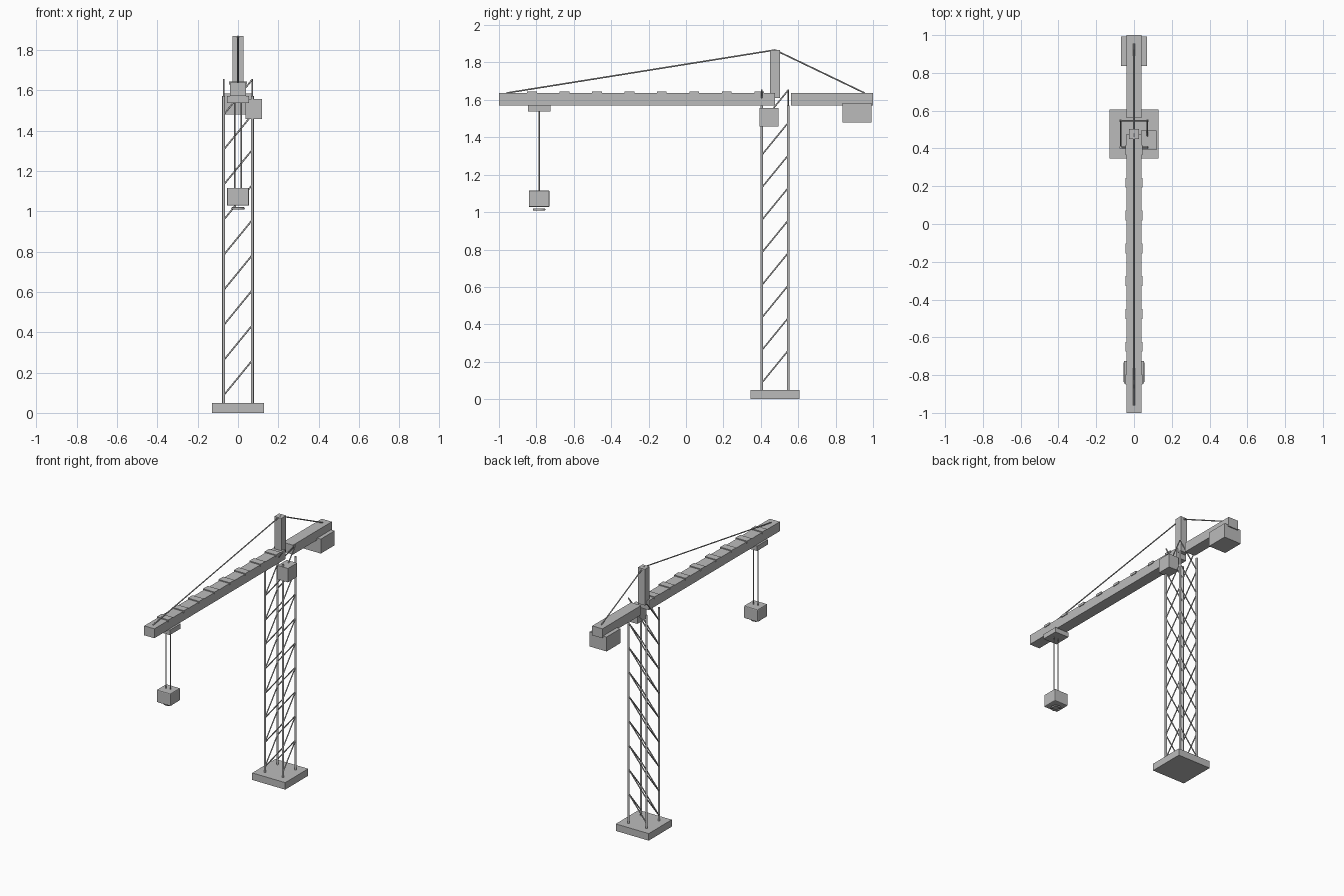
import bpy
import math
from mathutils import Vector

if "Cube" in bpy.data.objects:
    bpy.data.objects.remove(bpy.data.objects["Cube"])

# Single grey paint
grey = bpy.data.materials.new("plain grey")
grey.use_nodes = True
colour = (0.5, 0.5, 0.5, 1)
grey.diffuse_color = colour
grey.node_tree.nodes["Principled BSDF"].inputs["Base Color"].default_value = colour


def finish(name):
    ob = bpy.context.object
    ob.name = name
    ob.data.materials.append(grey)
    return ob


def box(name, low, high):
    """Box between two opposite corners."""
    a, b = Vector(low), Vector(high)
    bpy.ops.mesh.primitive_cube_add(size=1, location=(a + b) / 2)
    ob = finish(name)
    ob.scale = b - a
    bpy.ops.object.transform_apply(location=False, rotation=False, scale=True)
    return ob


def rod(name, start, end, radius, sides=8):
    """Round bar between two points."""
    a, b = Vector(start), Vector(end)
    d = b - a
    bpy.ops.mesh.primitive_cylinder_add(
        vertices=sides, radius=radius, depth=d.length, location=(a + b) / 2,
        rotation=d.to_track_quat("Z", "Y").to_euler())
    ob = finish(name)
    bpy.ops.object.shade_smooth_by_angle(angle=math.radians(50))
    return ob


TOWER_Y = 0.476
HALF = 0.071
LOAD_Y = -0.785
JIB_LOW, JIB_TOP = 1.57, 1.637

# Base slab and four tower legs
box("base", (-0.13, TOWER_Y - 0.13, 0), (0.13, TOWER_Y + 0.13, 0.05))
for sx in (-1, 1):
    for sy in (-1, 1):
        x, y = sx * HALF, TOWER_Y + sy * HALF
        rod("tower_leg", (x, y, 0.04), (x, y, 1.57), 0.0075, 12)

# Diagonal lacing on all four tower sides
rise = 0.174
for k in range(9):
    z = 0.087 + rise * k
    for s in (-HALF, HALF):
        rod("lacing_across", (-HALF, TOWER_Y + s, z),
            (HALF, TOWER_Y + s, z + rise), 0.004)
        rod("lacing_along", (s, TOWER_Y - HALF, z),
            (s, TOWER_Y + HALF, z + rise), 0.004)

# Main jib, counter jib, mast head
box("jib", (-0.04, -1, JIB_LOW), (0.04, TOWER_Y, JIB_TOP))
box("counter_jib", (-0.04, 0.562, JIB_LOW), (0.04, 1, JIB_TOP))
box("mast_head", (-0.027, TOWER_Y - 0.027, 1.61), (0.027, TOWER_Y + 0.027, 1.868))
box("counterweight", (-0.068, 0.836, 1.48), (0.068, 0.992, 1.583))
box("cab", (0.038, 0.392, 1.458), (0.12, 0.495, 1.557))

# Slats across the jib
for k in range(8):
    y = -0.823 + 0.1735 * k
    box("jib_slat", (-0.045, y - 0.026, 1.628), (0.045, y + 0.026, 1.644))

# Tie cables from the mast head
peak = (0, TOWER_Y, 1.867)
rod("front_tie", (0, -0.96, JIB_TOP), peak, 0.004)
rod("rear_tie", (0, 0.955, JIB_TOP), peak, 0.004)

# Trolley, hoist cables and load block
box("trolley", (-0.054, LOAD_Y - 0.06, 1.537), (0.054, LOAD_Y + 0.06, 1.572))
for x in (-0.017, 0.017):
    rod("hoist_cable", (x, LOAD_Y, 1.1), (x, LOAD_Y, 1.54), 0.0035)
load = box("load_block", (-0.055, LOAD_Y - 0.055, 1.027), (0.055, LOAD_Y + 0.055, 1.116))
bevel = load.modifiers.new("rounded_edges", "BEVEL")
bevel.width = 0.006
bevel.segments = 2

# Ring under the load
bpy.ops.mesh.primitive_torus_add(
    location=(0, LOAD_Y, 1.014), major_radius=0.028, minor_radius=0.006,
    major_segments=24, minor_segments=8)
finish("hook_ring")
bpy.ops.object.shade_smooth()
